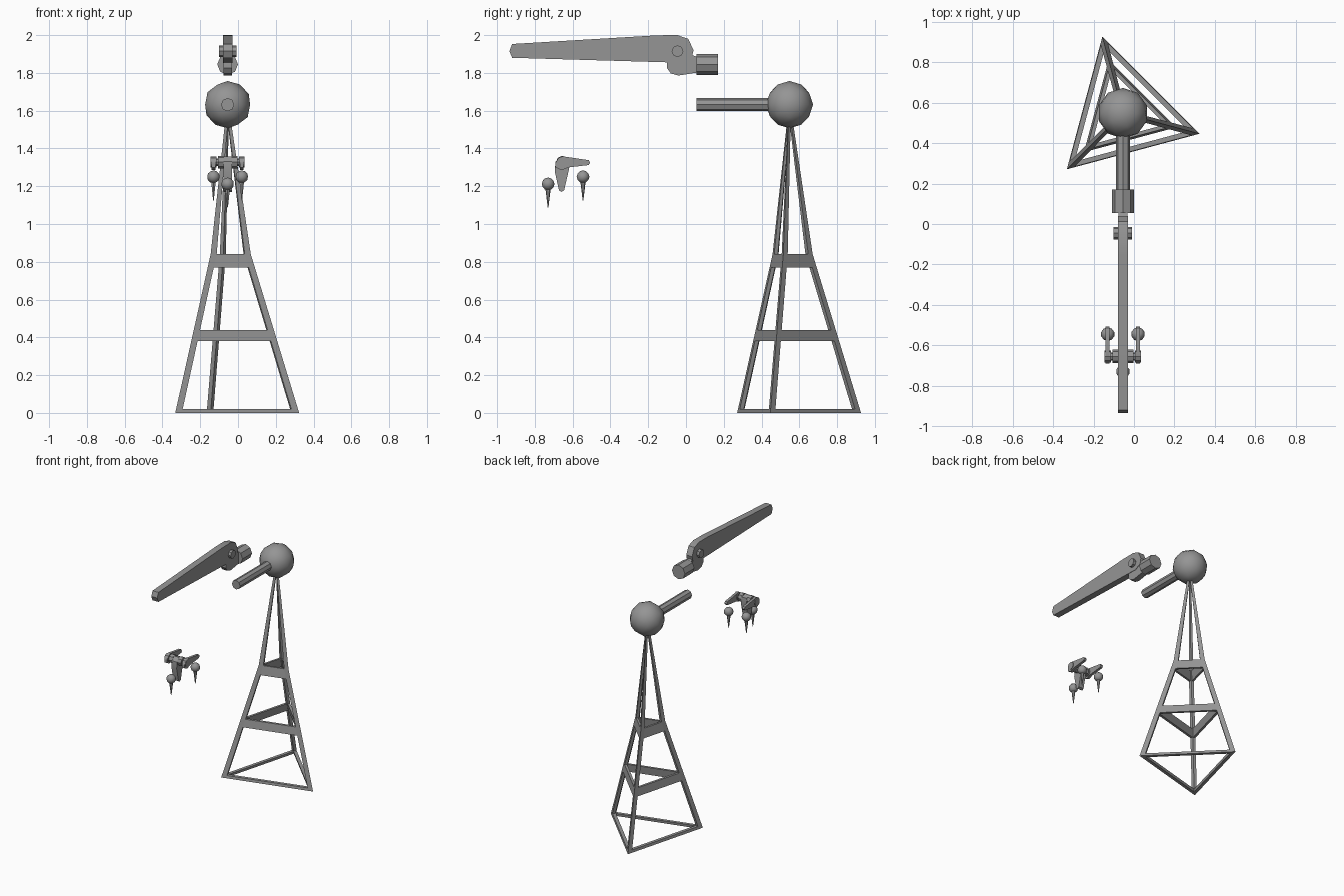
import bpy, bmesh, math
from mathutils import Vector, Matrix

if "Cube" in bpy.data.objects:
    bpy.data.objects.remove(bpy.data.objects["Cube"])

grey = bpy.data.materials.new("steel_grey")
grey.diffuse_color = (0.3, 0.3, 0.3, 1)
grey.use_nodes = True
grey.node_tree.nodes["Principled BSDF"].inputs["Base Color"].default_value = grey.diffuse_color

CX, CY = -0.055, 0.548                       # tower axis
ANGLES = [math.radians(a) for a in (105, 225, 345)]


def finish(name, bm, smooth=30):
    bmesh.ops.recalc_face_normals(bm, faces=bm.faces)
    me = bpy.data.meshes.new(name)
    bm.to_mesh(me)
    bm.free()
    me.materials.append(grey)
    ob = bpy.data.objects.new(name, me)
    bpy.context.collection.objects.link(ob)
    bpy.ops.object.select_all(action='DESELECT')
    ob.select_set(True)
    bpy.context.view_layer.objects.active = ob
    bpy.ops.object.shade_smooth_by_angle(angle=math.radians(smooth))
    return ob


def loft(name, loops):
    """Skin a list of equal-length loops and cap both ends."""
    bm = bmesh.new()
    rows = [[bm.verts.new(p) for p in lp] for lp in loops]
    n = len(rows[0])
    for a, b in zip(rows, rows[1:]):
        for i in range(n):
            j = (i + 1) % n
            bm.faces.new((a[i], a[j], b[j], b[i]))
    bm.faces.new(rows[0])
    bm.faces.new(rows[-1])
    return finish(name, bm)


def plate(name, profile, x, width):
    """Side profile (y, z) given a thickness along x."""
    return loft(name, [[(x + s * width / 2, y, z) for y, z in profile] for s in (-1, 1)])


def rod(name, a, b, r1, r2=None, sides=8):
    a, b = Vector(a), Vector(b)
    d = b - a
    bm = bmesh.new()
    bmesh.ops.create_cone(bm, cap_ends=True, segments=sides, radius1=r1,
                          radius2=r1 if r2 is None else r2, depth=d.length)
    bm.transform(Matrix.Translation((a + b) / 2) @ d.to_track_quat('Z', 'Y').to_matrix().to_4x4())
    return finish(name, bm)


def ball(name, c, r):
    bm = bmesh.new()
    bmesh.ops.create_icosphere(bm, subdivisions=2, radius=r)
    bm.transform(Matrix.Translation(c))
    return finish(name, bm, 60)


# Tower: three bent corner legs with kite sections
def radius(z):
    return 0.392 - 0.265 * z / 0.84 if z < 0.84 else 0.127 - 0.105 * (z - 0.84) / 0.68


def polar(r, t, a, z):
    c, s = math.cos(a), math.sin(a)
    return (CX + r * c - t * s, CY + r * s + t * c, z)


for a in ANGLES:
    loops = []
    for z, w in ((0, 0.036), (0.84, 0.033), (1.53, 0.016)):
        r = radius(z)
        loops.append([polar(r, 0, a, z), polar(r - w * 0.866, w / 2, a, z),
                      polar(r - w * 1.2, 0, a, z), polar(r - w * 0.866, -w / 2, a, z)])
    loft("tower_leg", loops)

# Tower: triangular ring braces
for name, z0, z1, t in (("base_ring", 0, 0.02, 0.024), ("lower_brace", 0.38, 0.44, 0.018),
                        ("upper_brace", 0.77, 0.84, 0.015)):
    bm = bmesh.new()
    ring = [[bm.verts.new(polar(radius(z) - d, 0, a, z)) for a in ANGLES]
            for z, d in ((z0, 0), (z1, 0), (z1, 2 * t), (z0, 2 * t))]
    for k in range(4):
        p, q = ring[k], ring[(k + 1) % 4]
        for i in range(3):
            j = (i + 1) % 3
            bm.faces.new((p[i], p[j], q[j], q[i]))
    finish(name, bm)

# Shoulder ball and its arm
ball("shoulder_ball", (CX, CY, 1.632), 0.125)
rod("upper_arm", (CX, 0.5, 1.632), (CX, 0.055, 1.632), 0.035)

# Forearm blade with elbow lobe, pin and socket
plate("forearm", [(-0.935, 1.915), (-0.92, 1.953), (-0.15, 1.999), (-0.045, 2.0), (0.012, 1.98),
                  (0.04, 1.92), (0.03, 1.88), (-0.02, 1.853), (-0.1, 1.856), (-0.92, 1.88)], CX, 0.05)
plate("elbow_lobe", [(-0.1, 1.86), (-0.1, 1.825), (-0.08, 1.797), (-0.04, 1.786), (0.06, 1.802),
                     (0.06, 1.885), (0.03, 1.895), (0.0, 1.95), (-0.045, 1.965), (-0.08, 1.94)], CX, 0.044)
rod("elbow_pin", (CX - 0.046, -0.045, 1.915), (CX + 0.046, -0.045, 1.915), 0.031)
rod("elbow_socket", (CX, 0.055, 1.845), (CX, 0.17, 1.845), 0.055)

# Hand: knuckle axle with collars
rod("knuckle_axle", (CX - 0.085, -0.655, 1.328), (CX + 0.085, -0.655, 1.328), 0.02)
for s in (-1, 1):
    x = CX + s * 0.075
    rod("outer_collar", (x - 0.015, -0.655, 1.328), (x + 0.015, -0.655, 1.328), 0.03)
    rod("inner_collar", (CX + s * 0.02, -0.655, 1.328), (CX + s * 0.052, -0.655, 1.328), 0.033)
    # Level finger on each side
    plate("side_finger", [(-0.69, 1.30), (-0.69, 1.325), (-0.675, 1.35), (-0.65, 1.358), (-0.515, 1.338),
                          (-0.507, 1.325), (-0.515, 1.312), (-0.62, 1.30), (-0.66, 1.285)], x, 0.02)
# Drooping middle finger
plate("middle_finger", [(-0.69, 1.33), (-0.695, 1.28), (-0.672, 1.178), (-0.66, 1.17), (-0.645, 1.178),
                        (-0.617, 1.30), (-0.625, 1.345), (-0.665, 1.357)], CX, 0.044)

# Fingertips: ball with a claw below
for x, y, z in ((CX, -0.73, 1.212), (CX - 0.075, -0.545, 1.25), (CX + 0.075, -0.545, 1.25)):
    ball("fingertip_ball", (x, y, z), 0.034)
    rod("claw", (x, y, z - 0.025), (x, y, z - 0.125), 0.014, 0.002, 6)
